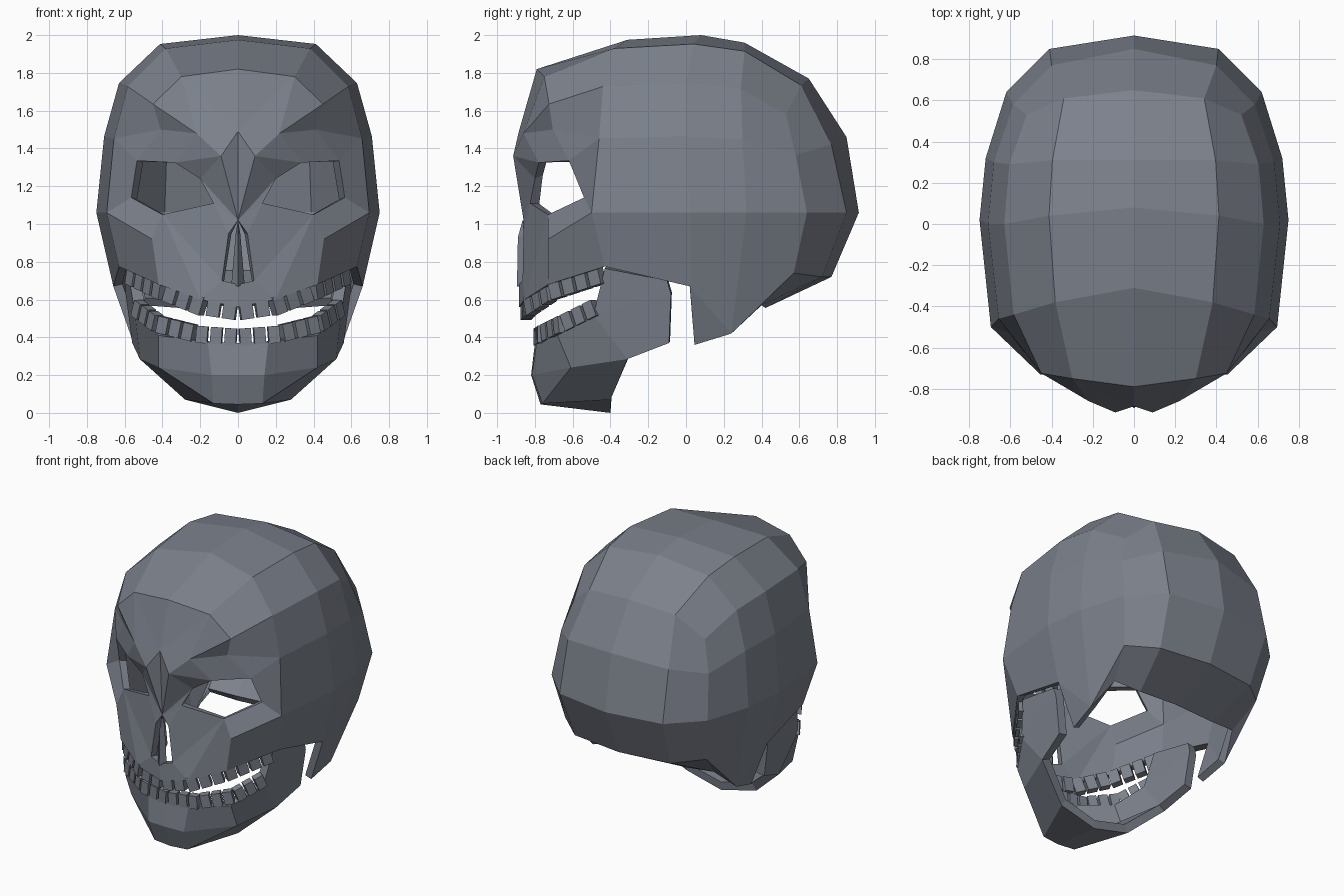
import bpy
import bmesh
from mathutils import Vector, Matrix

if "Cube" in bpy.data.objects:
    bpy.data.objects.remove(bpy.data.objects["Cube"])

bone = bpy.data.materials.new("slate_bone")
bone.diffuse_color = (.20, .22, .26, 1)
bone.use_nodes = True
bone.node_tree.nodes["Principled BSDF"].inputs["Base Color"].default_value = bone.diffuse_color


def add_object(name, bm):
    """Mesh object with the bone colour, mirrored across x."""
    me = bpy.data.meshes.new(name)
    bm.to_mesh(me)
    bm.free()
    me.materials.append(bone)
    ob = bpy.data.objects.new(name, me)
    bpy.context.collection.objects.link(ob)
    ob.modifiers.new("mirror", 'MIRROR').use_clip = True
    return ob


def shell(name, pts, faces, thickness):
    """Half-surface from named points, mirrored and given bone thickness."""
    bm = bmesh.new()
    v = {k: bm.verts.new(p) for k, p in pts.items()}
    for f in faces:
        bm.faces.new([v[k] for k in f.split()])
    bmesh.ops.recalc_face_normals(bm, faces=bm.faces)
    bm.normal_update()
    # make the surface face away from the head centre
    mid = Vector((0, 0, 0.9))
    if sum(f.normal.dot(f.calc_center_median() - mid) * f.calc_area() for f in bm.faces) < 0:
        bmesh.ops.reverse_faces(bm, faces=bm.faces)
    s = add_object(name, bm).modifiers.new("bone", 'SOLIDIFY')
    s.thickness = thickness
    s.offset = -1


# Cranium ribs: one arch profile, scaled by width and height at each station
arch = [(0, 1), (.55, .95), (.84, .73), (.945, .43), (1, 0)]
ribs = {
    'a': (.695, .915, (-.31, -.38, -.44, -.46, -.50)),
    'b': (.75, .94, (.08, .04, .0, .0, .02)),
    'c': (.72, .90, (.31, .31, .29, .30, .32)),
    'd': (.62, .71, (.65, .61, .53, .58, .64)),
}
P = {}
for k, (w, h, ys) in ribs.items():
    for i, ((u, t), y) in enumerate(zip(arch, ys)):
        P[f"{k}{i}"] = (u * w, y, 1.06 + t * h)

# Lower rim, mastoid flap and back of the head
P.update({
    'a5': (.63, -.43, .775), 'b5': (.66, .02, .67), 'flap1': (.55, .045, .36),
    'c5': (.57, .24, .42), 'd5': (.56, .57, .74), 'flap2': (.50, .40, .57),
    'r10': (0, .85, 1.46), 'r11': (.40, .77, 1.42),
    'r20': (0, .915, 1.06), 'r21': (.41, .85, 1.06),
    'r30': (0, .77, .72), 'r31': (.38, .72, .72),
    'r40': (0, .42, .57), 'r41': (.30, .42, .555),
})

# Face: forehead, brow, eye socket, nose, cheek and upper jaw
P.update({
    'F0': (0, -.79, 1.82), 'F1': (.30, -.75, 1.78), 'F2': (.45, -.725, 1.635),
    'G0': (0, -.885, 1.49), 'B1': (.09, -.915, 1.36),
    'B2': (.22, -.86, 1.48), 'B3': (.41, -.705, 1.50),
    'O1': (.20, -.80, 1.24), 'O2': (.335, -.78, 1.325),
    'O3': (.535, -.62, 1.335), 'O4': (.565, -.54, 1.14),
    'O5': (.40, -.73, 1.05), 'O6': (.13, -.825, 1.11),
    'NT': (0, -.86, 1.02), 'N1': (.05, -.86, .95), 'N2': (.085, -.865, .70),
    'NB': (0, -.885, .68), 'CH': (.455, -.73, .92),
    'M0': (0, -.885, .56), 'M1': (.20, -.855, .60), 'M2': (.42, -.73, .68),
})

faces = []
# rib to rib strips
for p, q in ('ab', 'bc', 'cd'):
    faces += [f"{p}{i} {p}{i+1} {q}{i+1} {q}{i}" for i in range(4)]
faces += [
    "a4 a5 b5 b4", "b4 b5 c5 c4", "b5 flap1 c5", "c4 c5 d5 d4", "c5 flap2 d5",
    # back
    "d0 d1 r11 r10", "d1 d2 d3 r11", "r10 r11 r21 r20", "r11 d3 d4 r21",
    "r20 r21 r31 r30", "r21 d4 d5 r31", "r30 r31 r41 r40", "r31 d5 flap2 r41",
    # forehead and brow
    "F0 F1 a1 a0", "F1 F2 a2 a1", "F0 F1 G0", "F1 B2 G0", "G0 B2 B1",
    "F1 F2 B2", "F2 B3 B2", "F2 a2 a3 B3", "G0 B1 NT",
    # around the eye socket
    "B1 B2 O2", "B1 O2 O1", "B2 B3 O2", "B3 O3 O2", "B3 a3 O3",
    "a3 a4 O4 O3", "O4 a4 CH O5", "B1 O1 NT", "O1 O6 NT",
    # nose, cheek and upper jaw
    "NT O6 N1", "O6 O5 N2 N1", "O5 CH M2 M1", "O5 M1 N2",
    "N2 M1 M0 NB", "CH a4 a5 M2",
]
shell("cranium", P, faces, .05)

# Nasal septum
shell("nasal_septum", {
    'a': (0, -.865, 1.02), 'b': (0, -.89, .93), 'c': (0, -.895, .67),
    'd': (.035, -.86, .68), 'e': (.012, -.85, .95)},
    ["a b e", "b c d e"], .02)

# Lower jaw: tooth line T, ridge C and underside D
shell("lower_jaw", {
    'T0': (0, -.80, .37), 'T1': (.16, -.79, .375), 'T2': (.42, -.68, .41),
    'T3': (.545, -.49, .52), 'T4': (.585, -.43, .765), 'T5': (.60, -.10, .70),
    'C0': (0, -.82, .20), 'C1': (.14, -.815, .20), 'C2': (.42, -.61, .24),
    'C3': (.52, -.31, .285), 'C4': (.56, -.09, .37), 'C5': (.595, -.08, .63),
    'D0': (0, -.77, .045), 'D1': (.13, -.76, .05), 'E1': (.28, -.40, .07),
    'E0': (0, -.40, 0)}, [
    "T0 T1 C1 C0", "T1 T2 C2 C1", "T2 T3 C3 C2", "T3 T4 T5 C5", "T3 C5 C4 C3",
    "C0 C1 D1 D0", "C1 C2 D1", "D1 C2 C3 E1", "D0 D1 E1 E0"], .06)


# Teeth: boxes spaced along half an arch and mirrored
def teeth(name, path, height, count=9):
    path = [Vector(p) for p in path]
    lens = [(b - a).length for a, b in zip(path, path[1:])]
    step = sum(lens) / count
    bm = bmesh.new()
    for i in range(count):
        d, s = (i + .5) * step, 0
        while s < len(lens) - 1 and d > lens[s]:
            d -= lens[s]
            s += 1
        t = (path[s + 1] - path[s]).normalized()
        n = Vector((t.y, -t.x, 0)).normalized()
        basis = Matrix((t, n, t.cross(n))).transposed().to_4x4()
        size = Matrix.Diagonal((step * .8, .055, height, 1))
        bmesh.ops.create_cube(
            bm, size=1, matrix=Matrix.Translation(path[s] + t * d) @ basis @ size)
    bmesh.ops.recalc_face_normals(bm, faces=bm.faces)
    add_object(name, bm)


teeth("upper_teeth", [(0, -.85, .54), (.2, -.82, .57), (.40, -.70, .65), (.575, -.44, .735)], .10)
teeth("lower_teeth", [(0, -.78, .40), (.2, -.76, .415), (.42, -.65, .47), (.54, -.47, .56)], .09)
